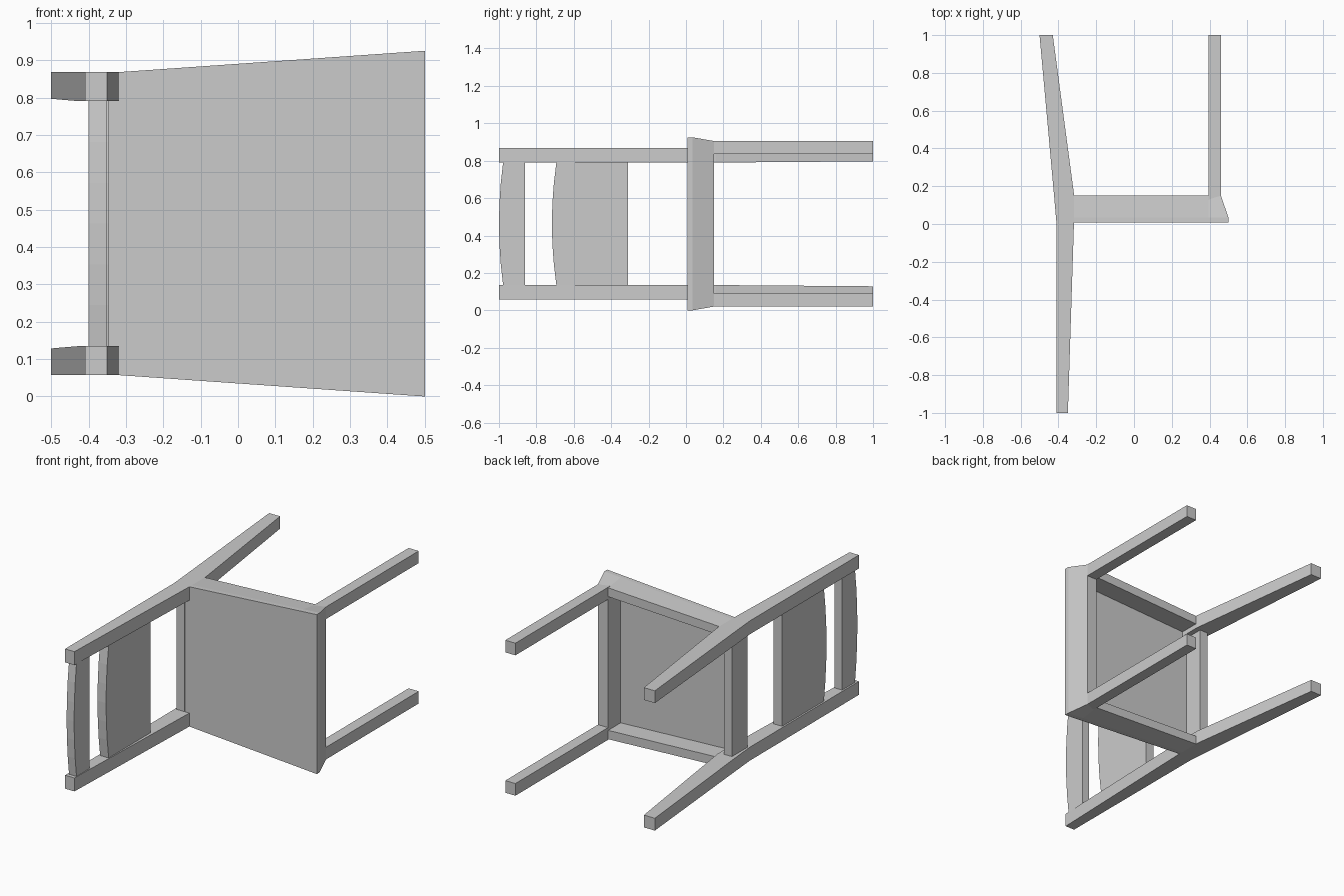
import bpy, bmesh

if "Cube" in bpy.data.objects:
    bpy.data.objects.remove(bpy.data.objects["Cube"])

ZC = 0.4625    # mid plane of the chair (it lies on its side, width along z)


def loft(name, rings, mirror=False):
    """Solid from matching rings of (x, y, z), z measured from the mid plane."""
    bm = bmesh.new()
    vs = [[bm.verts.new(p) for p in ring] for ring in rings]
    n = len(vs[0])
    for a, b in zip(vs, vs[1:]):
        for i in range(n):
            j = (i + 1) % n
            bm.faces.new((a[i], a[j], b[j], b[i]))
    bm.faces.new(vs[0])
    bm.faces.new(vs[-1])
    bmesh.ops.recalc_face_normals(bm, faces=bm.faces)
    me = bpy.data.meshes.new(name)
    bm.to_mesh(me)
    bm.free()
    ob = bpy.data.objects.new(name, me)
    ob.location.z = ZC
    bpy.context.collection.objects.link(ob)
    if mirror:
        m = ob.modifiers.new("Mirror", "MIRROR")
        m.use_axis = (False, False, True)
    return ob


def rect(y, x0, x1, z0, z1):
    return [(x0, y, z0), (x1, y, z0), (x1, y, z1), (x0, y, z1)]


# rear legs running on into the back posts
loft("back_leg_and_post", [
    rect(1.0, -0.50, -0.43, 0.334, 0.4055),
    rect(0.16, -0.424, -0.318, 0.3275, 0.4055),
    rect(0.0, -0.41, -0.318, 0.3275, 0.4055),
    rect(-1.0, -0.41, -0.35, 0.3275, 0.4055)], mirror=True)

# front legs
loft("front_leg", [rect(0.03, 0.395, 0.46, 0.372, 0.4425),
                   rect(1.0, 0.395, 0.46, 0.372, 0.4425)], mirror=True)

# seat shape: flares towards the front upper edge
TOP, EDGE, BOTTOM = 0.008, 0.035, 0.15
XB, ZB = -0.318, 0.4055


def front(y):
    t = max(0.0, (y - EDGE) / (BOTTOM - EDGE))
    return 0.5 - 0.04 * t, 0.4625 - 0.02 * t


def side_z(y, x):
    fx, fz = front(y)
    return ZB + (fz - ZB) * (x - XB) / (fx - XB)


# thin seat panel with a tongue between the posts
fx, fz = front(TOP)
half = [(fx, fz), (XB, ZB), (XB, 0.3275), (-0.345, 0.3275)]
outline = half + [(x, -z) for x, z in reversed(half)]
loft("seat", [[(x, y, z) for x, z in outline] for y in (TOP, EDGE)])

# aprons under the seat
loft("front_apron", [
    [(front(y)[0], y, front(y)[1]), (0.395, y, side_z(y, 0.395)),
     (0.395, y, -side_z(y, 0.395)), (front(y)[0], y, -front(y)[1])]
    for y in (EDGE, BOTTOM)])
loft("side_apron", [
    [(0.395, y, side_z(y, 0.395)), (XB, y, ZB),
     (XB, y, ZB - 0.05), (0.395, y, 0.388)]
    for y in (EDGE, BOTTOM)], mirror=True)
loft("back_apron", [rect(y, -0.40, -0.348, -0.33, 0.33) for y in (TOP, BOTTOM)])


# back slats with an arched upper edge
def slat(name, y_low, y_side, rise, x1, n=6):
    w = 0.3275
    prof = [(y_low, w), (y_low, -w)]
    for i in range(n + 1):
        t = 2 * i / n - 1
        prof.append((y_side - rise * (1 - t * t), w * t))
    loft(name, [[(x, y, z) for y, z in prof] for x in (-0.40, x1)])


slat("top_slat", -0.86, -0.978, 0.022, -0.352)
slat("middle_slat", -0.31, -0.693, 0.024, -0.345)
